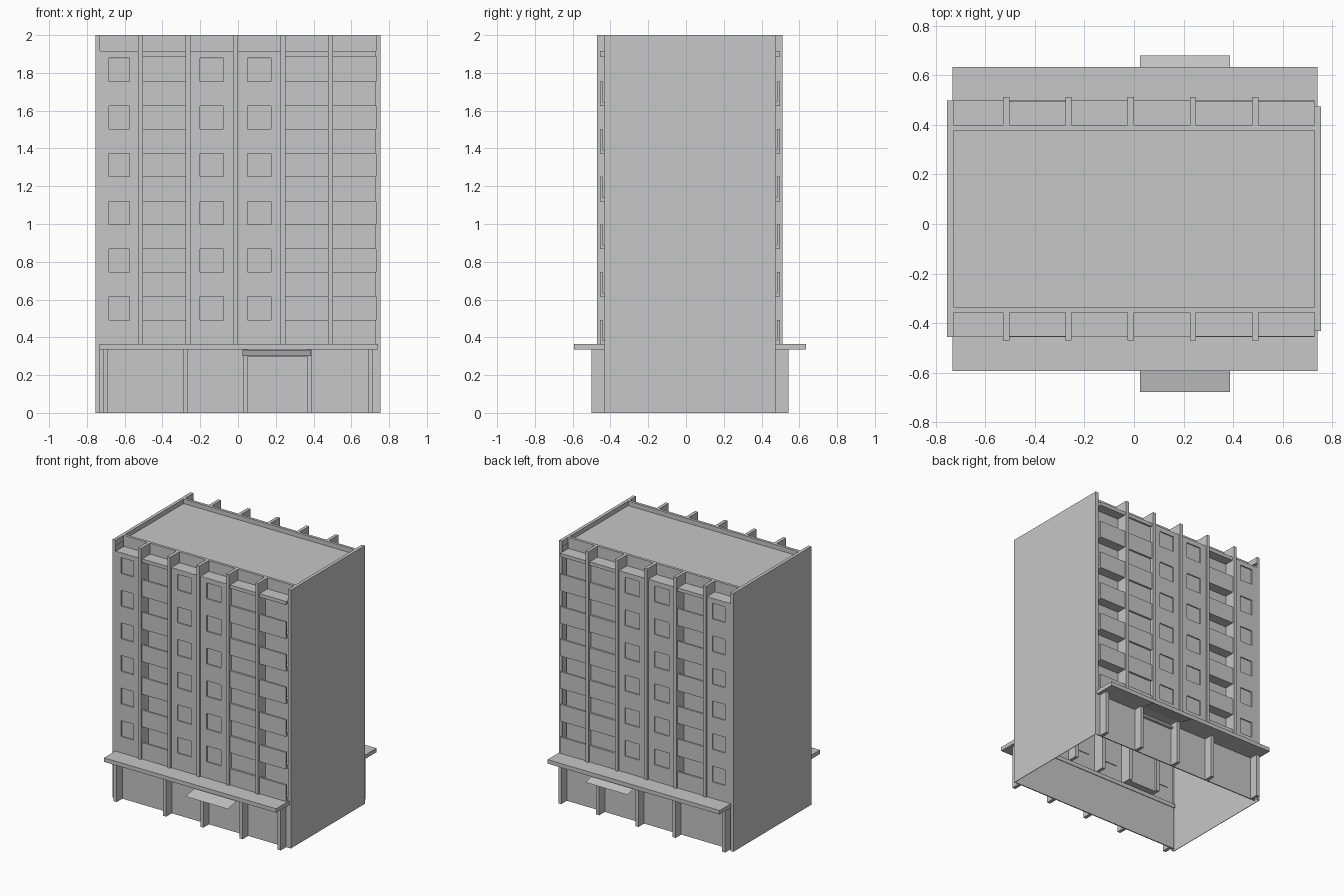
import bpy
import bmesh
from mathutils import Matrix

cube = bpy.data.objects.get("Cube")
if cube:
    bpy.data.objects.remove(cube, do_unlink=True)

concrete = bpy.data.materials.new("concrete_grey")
concrete.use_nodes = True
concrete.diffuse_color = (0.57, 0.57, 0.57, 1)
concrete.node_tree.nodes["Principled BSDF"].inputs["Base Color"].default_value = (0.57, 0.57, 0.57, 1)

MID = 0.021            # depth centre of the block
FLOORS, PITCH = 6, 0.2525
SILL, HEAD = 0.493, 0.615
BASE, DECK, CROWN, TOP = 0.335, 0.366, 1.914, 2.0
ROOF = 1.965
FIN_W = 0.025
FINS = [-0.516 + 0.2515 * i for i in range(5)]
FACE, BACK = 0.477, 0.4    # distances of facade and recessed wall from MID


def make(name, build):
    bm = bmesh.new()
    build(bm)
    mesh = bpy.data.meshes.new(name)
    bm.to_mesh(mesh)
    bm.free()
    mesh.materials.append(concrete)
    obj = bpy.data.objects.new(name, mesh)
    bpy.context.collection.objects.link(obj)
    return obj


def box(bm, x, y, z):
    """Box from three (low, high) ranges."""
    spans = [sorted(r) for r in (x, y, z)]
    size = [b - a for a, b in spans]
    centre = [(a + b) / 2 for a, b in spans]
    matrix = Matrix.Translation(centre) @ Matrix.Diagonal((*size, 1))
    bmesh.ops.create_cube(bm, size=1, matrix=matrix)


def boxes(name, ranges):
    return make(name, lambda bm: [box(bm, *r) for r in ranges])


def end_wall(name, s, reach):
    """Thin outer sheet with returned edges and a thick parapet on top."""
    def span(a, b):
        return (s * a, s * b)
    y = (MID - reach, MID + reach)
    boxes(name, [(span(0.751, 0.755), y, (0, TOP)),
                 (span(0.73, 0.751), y, (ROOF - 0.01, TOP)),
                 (span(0.73, 0.751), (y[0], y[0] + 0.004), (0, ROOF)),
                 (span(0.73, 0.751), (y[1] - 0.004, y[1]), (0, ROOF))])


def window_bay(x, win, depth):
    """Wall with a column of openings and slightly recessed panes."""
    wall, pane = depth(0.462, FACE), depth(0.456, 0.468)
    parts = [((x[0], win[0]), wall, (DECK, CROWN)),
             ((win[1], x[1]), wall, (DECK, CROWN))]
    low = DECK
    for i in range(FLOORS):
        sill, head = SILL + i * PITCH, HEAD + i * PITCH
        parts += [(win, wall, (low, sill)), (win, pane, (sill, head))]
        low = head
    parts.append((win, wall, (low, CROWN)))
    return parts


def balcony_bay(x, depth, enclosed):
    """Stack of solid balustrades in front of a back wall."""
    back = depth(0.452, 0.462) if enclosed else depth(BACK - 0.01, BACK)
    parts = [(x, back, (DECK, CROWN))]
    for i in range(FLOORS):
        low = DECK if i == 0 else HEAD + (i - 1) * PITCH
        parts.append((x, depth(0.462, FACE), (low, SILL + i * PITCH)))
        if not enclosed:
            parts.append((x, depth(BACK, 0.462), (low, low + 0.02)))
    return parts


# End walls and roof
end_wall("left_end_wall", 1, 0.453)
end_wall("right_end_wall", -1, FACE)
boxes("roof", [((-0.73, 0.73), (MID - 0.36, MID + 0.36), (ROOF - 0.01, ROOF))])

for side, s, tip in (("front", -1, 0.7), ("back", 1, 0.659)):
    def depth(a, b):
        return (MID + s * a, MID + s * b)

    # Vertical fins, parapet and crown ledge
    boxes(side + "_fins", [((f - FIN_W / 2, f + FIN_W / 2), depth(0.37, 0.491), (DECK, TOP))
                           for f in FINS])
    boxes(side + "_parapet", [((-0.73, 0.73), depth(0.357, 0.378), (1.89, TOP))])
    boxes(side + "_ledge", [((-0.73, 0.73), depth(0.37, FACE - 0.001), (1.888, CROWN + 0.001))])

    # Six bays between the fins
    edges = [-0.73] + FINS + [0.73]
    bays = [(a + (FIN_W / 2 if i else 0), b - (FIN_W / 2 if i < 5 else 0))
            for i, (a, b) in enumerate(zip(edges, edges[1:]))]
    windows = {0: (-0.683, -0.574), 2: (-0.201, -0.078), 3: (0.05, 0.175)}
    for i, bay in enumerate(bays):
        if i in windows:
            boxes(f"{side}_window_bay_{i + 1}", window_bay(bay, windows[i], depth))
        else:
            boxes(f"{side}_balcony_bay_{i + 1}", balcony_bay(bay, depth, i == 4))

    # Ground floor wall, pillars, door lintel and long canopy
    boxes(side + "_base_wall", [((-0.73, 0.73), depth(0.445, 0.453), (0, BASE))])
    boxes(side + "_pillars", [((p - 0.013, p + 0.013), depth(0.45, 0.521), (0, BASE))
                              for p in (-0.702, -0.278, 0.04, 0.377, 0.702)])
    boxes(side + "_door_lintel", [((0.053, 0.364), depth(0.45, 0.475), (0.297, 0.312))])
    boxes(side + "_canopy", [((-0.733, 0.742), depth(0.44, 0.614), (BASE, DECK))])

    # Single sloping sheet over the entrance
    def awning(bm):
        rim = [(0.025, 0.521, 0.334), (0.387, 0.521, 0.334),
               (0.387, tip, 0.302), (0.025, tip, 0.302)]
        face = bm.faces.new([bm.verts.new((x, MID + s * d, z)) for x, d, z in rim])
        face.normal_update()
        if face.normal.z < 0:
            face.normal_flip()
    make(side + "_awning", awning)
